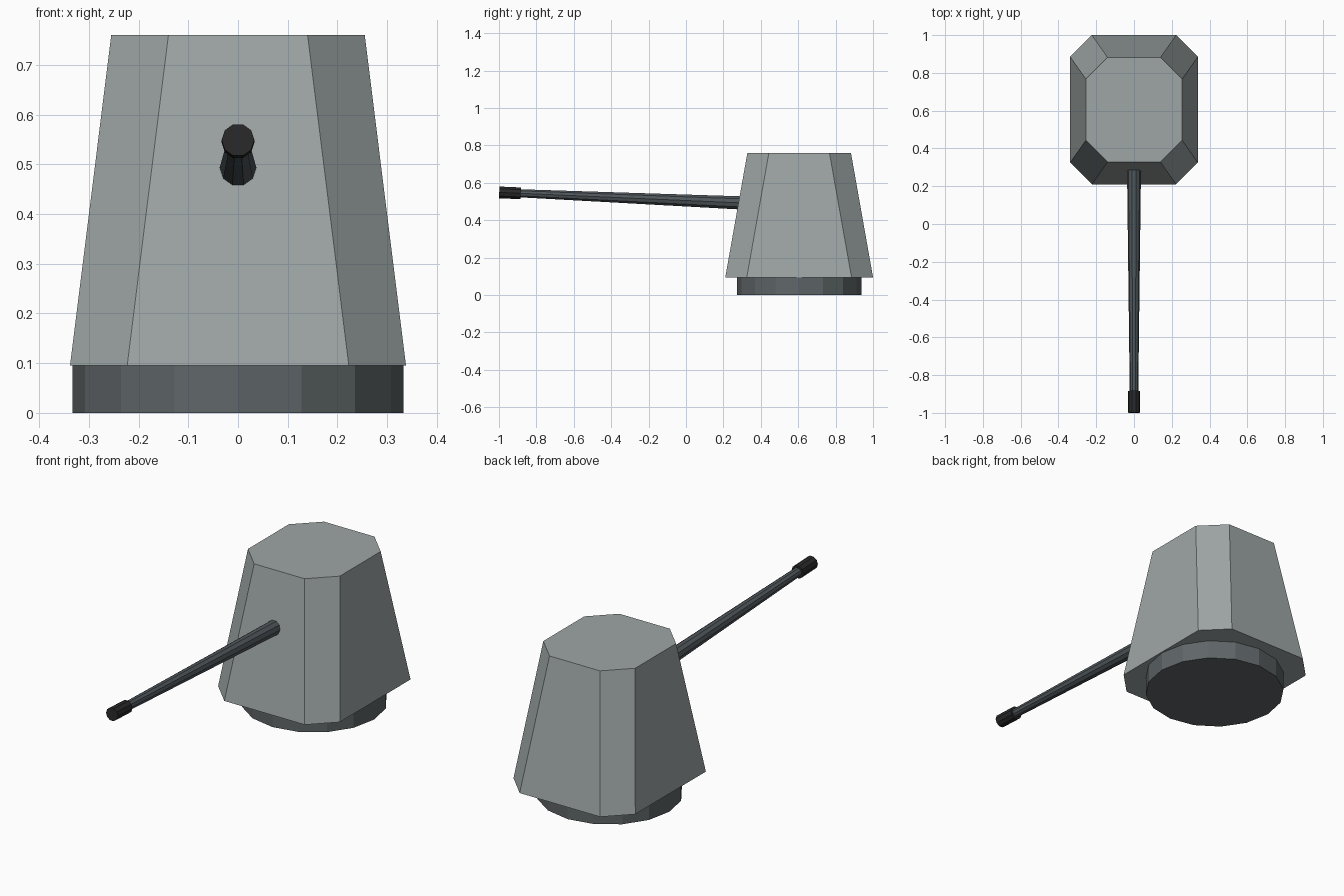
import bpy, bmesh, math
from mathutils import Vector

if "Cube" in bpy.data.objects:
    bpy.data.objects.remove(bpy.data.objects["Cube"])


def material(name, rgb):
    m = bpy.data.materials.new(name)
    m.diffuse_color = (*rgb, 1)
    m.use_nodes = True
    m.node_tree.nodes["Principled BSDF"].inputs["Base Color"].default_value = m.diffuse_color
    return m


armour = material("armour grey", (0.34, 0.38, 0.375))
ring_grey = material("ring dark grey", (0.115, 0.133, 0.138))
steel = material("barrel steel", (0.08, 0.095, 0.105))
black = material("muzzle black", (0.022, 0.022, 0.022))


def loft(name, rings, mat):
    """Skin a closed solid through rings with equal point counts."""
    bm = bmesh.new()
    loops = [[bm.verts.new(p) for p in r] for r in rings]
    n = len(loops[0])
    for a, b in zip(loops, loops[1:]):
        for i in range(n):
            j = (i + 1) % n
            bm.faces.new((a[i], a[j], b[j], b[i]))
    bm.faces.new(loops[0][::-1])
    bm.faces.new(loops[-1])
    bmesh.ops.recalc_face_normals(bm, faces=bm.faces)
    me = bpy.data.meshes.new(name)
    bm.to_mesh(me)
    bm.free()
    me.materials.append(mat)
    ob = bpy.data.objects.new(name, me)
    bpy.context.collection.objects.link(ob)
    return ob


def chamfered(hx, hy, cut, z):
    """Rectangle with cut corners."""
    a, b = hx - cut, hy - cut
    pts = [(hx, -b), (hx, b), (a, hy), (-a, hy), (-hx, b), (-hx, -b), (-a, -hy), (a, -hy)]
    return [(x, y + CENTRE_Y, z) for x, y in pts]


def circle(centre, u, v, r, n):
    return [Vector(centre) + r * (math.cos(t) * u + math.sin(t) * v)
            for t in (2 * math.pi * i / n for i in range(n))]


CENTRE_Y = 0.605
X, Y = Vector((1, 0, 0)), Vector((0, 1, 0))

# turret ring
loft("turret_ring", [circle((0, CENTRE_Y, z), X, Y, 0.333, 16) for z in (0, 0.095)], ring_grey)

# tapered armour housing
loft("turret_housing", [chamfered(0.338, 0.395, 0.115, 0.095),
                        chamfered(0.255, 0.277, 0.115, 0.76)], armour)

# gun barrel and muzzle share one slightly raised axis
axis = Vector((0, -1, 0.0435)).normalized()
up = X.cross(axis).normalized()
muzzle_tip = Vector((0, -0.9986, 0.549))


def tube(name, stations, mat):
    loft(name, [circle(muzzle_tip - axis * d, X, up, r, 10) for d, r in stations], mat)


tube("gun_barrel", [(1.33, 0.0375), (0.06, 0.022)], steel)
tube("muzzle", [(0.115, 0.033), (0, 0.033)], black)
